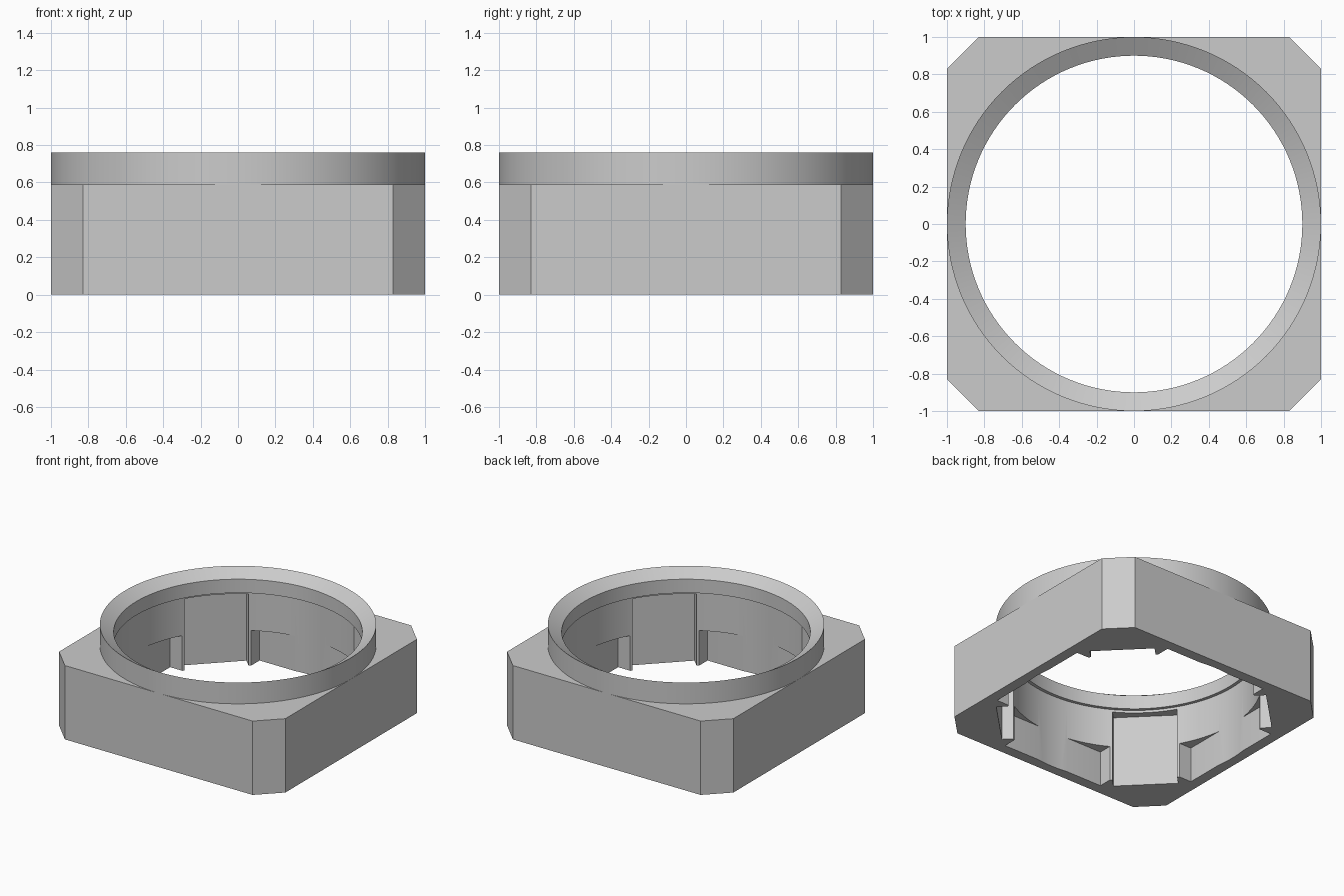
import bpy, bmesh
from math import pi, cos, sin, radians
from mathutils import Matrix

cube = bpy.data.objects.get("Cube")
if cube:
    bpy.data.objects.remove(cube, do_unlink=True)

SEGMENTS = 128
BODY_TOP = 0.59
BORE = 0.925

grey = bpy.data.materials.new("plain grey")
grey.use_nodes = True
grey.diffuse_color = (0.6, 0.6, 0.6, 1)
grey.node_tree.nodes["Principled BSDF"].inputs["Base Color"].default_value = (0.6, 0.6, 0.6, 1)


def make_object(name, bm):
    bmesh.ops.recalc_face_normals(bm, faces=bm.faces)
    mesh = bpy.data.meshes.new(name)
    bm.to_mesh(mesh)
    bm.free()
    mesh.materials.append(grey)
    obj = bpy.data.objects.new(name, mesh)
    bpy.context.scene.collection.objects.link(obj)
    return obj


def prism(name, outline, z0, z1):
    bm = bmesh.new()
    face = bm.faces.new([bm.verts.new((x, y, z0)) for x, y in outline])
    top = bmesh.ops.extrude_face_region(bm, geom=[face])["geom"]
    verts = [v for v in top if isinstance(v, bmesh.types.BMVert)]
    bmesh.ops.translate(bm, verts=verts, vec=(0, 0, z1 - z0))
    return make_object(name, bm)


def slot_cutter(name, angle, depth, half_width, height):
    # Box reaching outward from inside the bore to a flat back wall
    outline = [(0.5, -half_width), (depth, -half_width), (depth, half_width), (0.5, half_width)]
    obj = prism(name, outline, -0.1, height)
    obj.data.transform(Matrix.Rotation(angle, 4, 'Z'))
    return obj


def smooth(obj):
    bpy.ops.object.select_all(action='DESELECT')
    obj.select_set(True)
    bpy.context.view_layer.objects.active = obj
    bpy.ops.object.shade_smooth_by_angle(angle=radians(20))


# Square body with chamfered corners
c = 0.83
octagon = [(1, -c), (1, c), (c, 1), (-c, 1), (-1, c), (-1, -c), (-c, -1), (c, -1)]
body = prism("body", octagon, 0, BODY_TOP)

# Round bore, tall corner pockets and low side recesses
circle = [(BORE * cos(2 * pi * i / SEGMENTS), BORE * sin(2 * pi * i / SEGMENTS))
          for i in range(SEGMENTS)]
cutters = [prism("bore_cutter", circle, -0.2, 1)]
for i in range(4):
    cutters.append(slot_cutter("side_cutter", i * pi / 2, 0.915, 0.45, 0.28))
    cutters.append(slot_cutter("corner_cutter", (i + 0.5) * pi / 2, 0.98, 0.235, 0.57))
for cutter in cutters:
    cutter.hide_render = True
    mod = body.modifiers.new("cut", 'BOOLEAN')
    mod.operation = 'DIFFERENCE'
    mod.solver = 'EXACT'
    mod.object = cutter

# Bake the cuts and drop the cutters
graph = bpy.context.evaluated_depsgraph_get()
cut_mesh = bpy.data.meshes.new_from_object(body.evaluated_get(graph))
body.modifiers.clear()
body.data = cut_mesh
for cutter in cutters:
    bpy.data.objects.remove(cutter, do_unlink=True)
smooth(body)

# Raised ring with a sloping rim
profile = [(0.9, BODY_TOP), (1, BODY_TOP), (1, 0.76), (0.9, 0.70)]
bm = bmesh.new()
loops = [[bm.verts.new((r * cos(2 * pi * i / SEGMENTS), r * sin(2 * pi * i / SEGMENTS), z))
          for r, z in profile] for i in range(SEGMENTS)]
for i, here in enumerate(loops):
    after = loops[(i + 1) % SEGMENTS]
    for j in range(4):
        k = (j + 1) % 4
        bm.faces.new((here[j], after[j], after[k], here[k]))
smooth(make_object("top_ring", bm))
